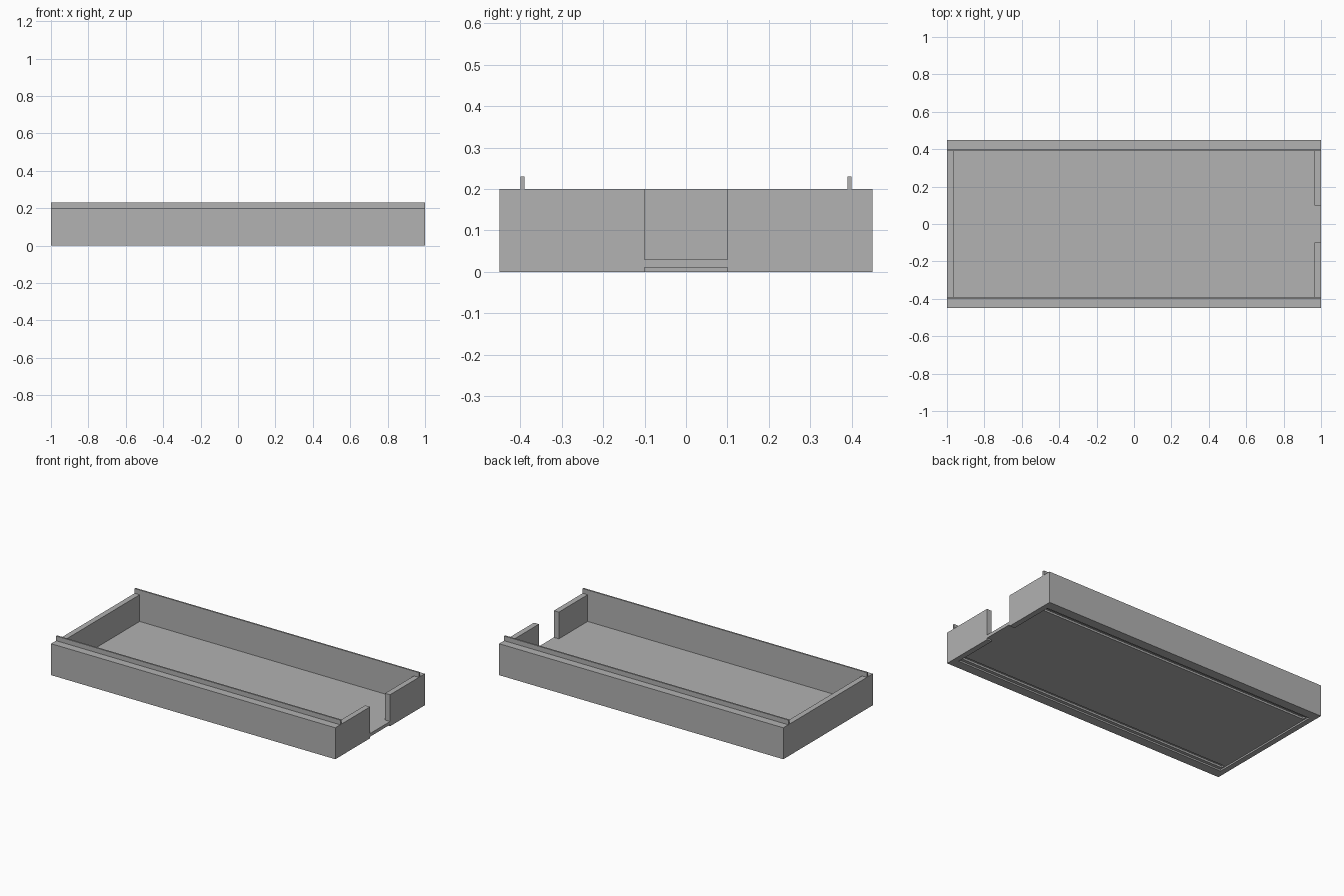
import bpy
from mathutils import Vector

cube = bpy.data.objects.get("Cube")
if cube:
    bpy.data.objects.remove(cube, do_unlink=True)

grey = bpy.data.materials.new("plain grey")
grey.use_nodes = True
colour = (0.445, 0.445, 0.445, 1)
grey.diffuse_color = colour
grey.node_tree.nodes["Principled BSDF"].inputs["Base Color"].default_value = colour

LENGTH, WIDTH, HEIGHT = 1.0, 0.45, 0.2      # half length, half width, wall height
INNER_X, INNER_Y = 0.965, 0.39              # inside faces of the walls
FLOOR_LOW, FLOOR_TOP = 0.01, 0.03
GAP = 0.1                                   # half width of the end opening


def box(name, low, high):
    low, high = Vector(low), Vector(high)
    bpy.ops.mesh.primitive_cube_add(size=1, location=(low + high) / 2)
    ob = bpy.context.object
    ob.name = name
    ob.scale = high - low
    bpy.ops.object.transform_apply(location=True, rotation=False, scale=True)
    ob.data.materials.append(grey)
    return ob


def box_pair(name, low, high):
    """A box on the back half and its mirror on the front half."""
    box("back_" + name, low, high)
    box("front_" + name, (low[0], -high[1], low[2]), (high[0], -low[1], high[2]))


# Long walls with a thin stacking rail along the inner edge
box_pair("wall", (-LENGTH, INNER_Y, 0), (LENGTH, WIDTH, HEIGHT))
box_pair("rail", (-LENGTH, INNER_Y, HEIGHT), (LENGTH, INNER_Y + 0.01, 0.23))

# Closed end, and the open end split by the gap
box("closed_end_wall", (-LENGTH, -INNER_Y, 0), (-INNER_X, INNER_Y, HEIGHT))
box_pair("open_end_wall", (INNER_X, GAP, 0), (LENGTH, INNER_Y, HEIGHT))

# Raised floor panel with a sill that fills the gap
floor = box("floor", (-INNER_X, -INNER_Y, FLOOR_LOW), (INNER_X, INNER_Y, FLOOR_TOP))
box("gap_sill", (INNER_X, -GAP, FLOOR_LOW), (LENGTH, GAP, FLOOR_TOP))

# Two closed grooves under the floor
for side in (-1, 1):
    ys = sorted((side * 0.345, side * 0.37))
    cutter = box("groove_cutter", (-0.955, ys[0], -0.01), (0.955, ys[1], 0.022))
    cut = floor.modifiers.new("groove", "BOOLEAN")
    cut.operation = "DIFFERENCE"
    cut.solver = "EXACT"
    cut.object = cutter
    bpy.context.view_layer.objects.active = floor
    bpy.ops.object.modifier_apply(modifier=cut.name)
    bpy.data.objects.remove(cutter, do_unlink=True)
